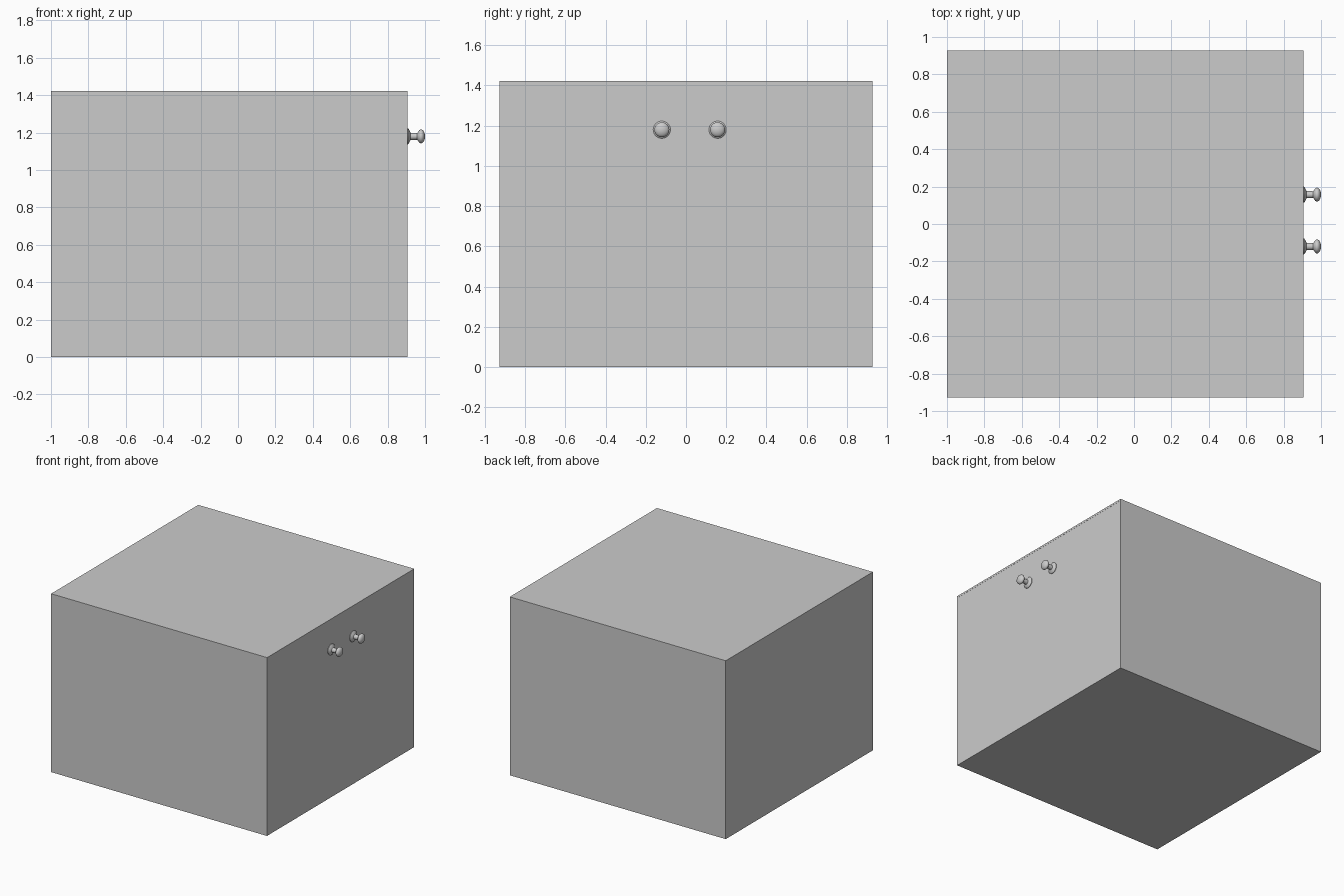
import bpy, bmesh, math

if "Cube" in bpy.data.objects:
    bpy.data.objects.remove(bpy.data.objects["Cube"])

X0, X1, W, TOP = -1.0, 0.905, 1.855, 1.423


def box(name, x0, x1, z0, z1):
    bm = bmesh.new()
    bmesh.ops.create_cube(bm, size=1)
    for v in bm.verts:
        v.co = (x0 + (v.co.x + .5) * (x1 - x0), v.co.y * W,
                z0 + (v.co.z + .5) * (z1 - z0))
    me = bpy.data.meshes.new(name)
    bm.to_mesh(me)
    bm.free()
    ob = bpy.data.objects.new(name, me)
    bpy.context.collection.objects.link(ob)


def knob(name, y, z, n=32):
    # profile of (x, radius) turned about the x axis
    prof = [(.905, .043), (.909, .043), (.914, .037), (.919, .027), (.923, .019),
            (.958, .018), (.963, .024), (.968, .032), (.975, .037), (.982, .037),
            (.989, .033), (.995, .024), (.999, .012)]
    bm = bmesh.new()
    rings = [[bm.verts.new((x, y + r * math.cos(2 * math.pi * i / n),
                            z + r * math.sin(2 * math.pi * i / n)))
              for i in range(n)] for x, r in prof]
    for a, b in zip(rings, rings[1:]):
        for i in range(n):
            j = (i + 1) % n
            bm.faces.new((a[i], a[j], b[j], b[i]))
    bm.faces.new(rings[0])
    tip = bm.verts.new((1.0, y, z))
    for i in range(n):
        bm.faces.new((rings[-1][i], rings[-1][(i + 1) % n], tip))
    bmesh.ops.recalc_face_normals(bm, faces=bm.faces)
    me = bpy.data.meshes.new(name)
    bm.to_mesh(me)
    bm.free()
    ob = bpy.data.objects.new(name, me)
    bpy.context.collection.objects.link(ob)
    bpy.ops.object.select_all(action='DESELECT')
    ob.select_set(True)
    bpy.context.view_layer.objects.active = ob
    bpy.ops.object.shade_smooth_by_angle(angle=math.radians(40))


# cabinet body with a thin flush top panel
box("cabinet_body", X0, X1, 0, TOP - .015)
box("top_panel", X0, X1 + .001, TOP - .015, TOP)

# pair of turned door knobs
knob("left_knob", -.12, 1.18)
knob("right_knob", .157, 1.18)
